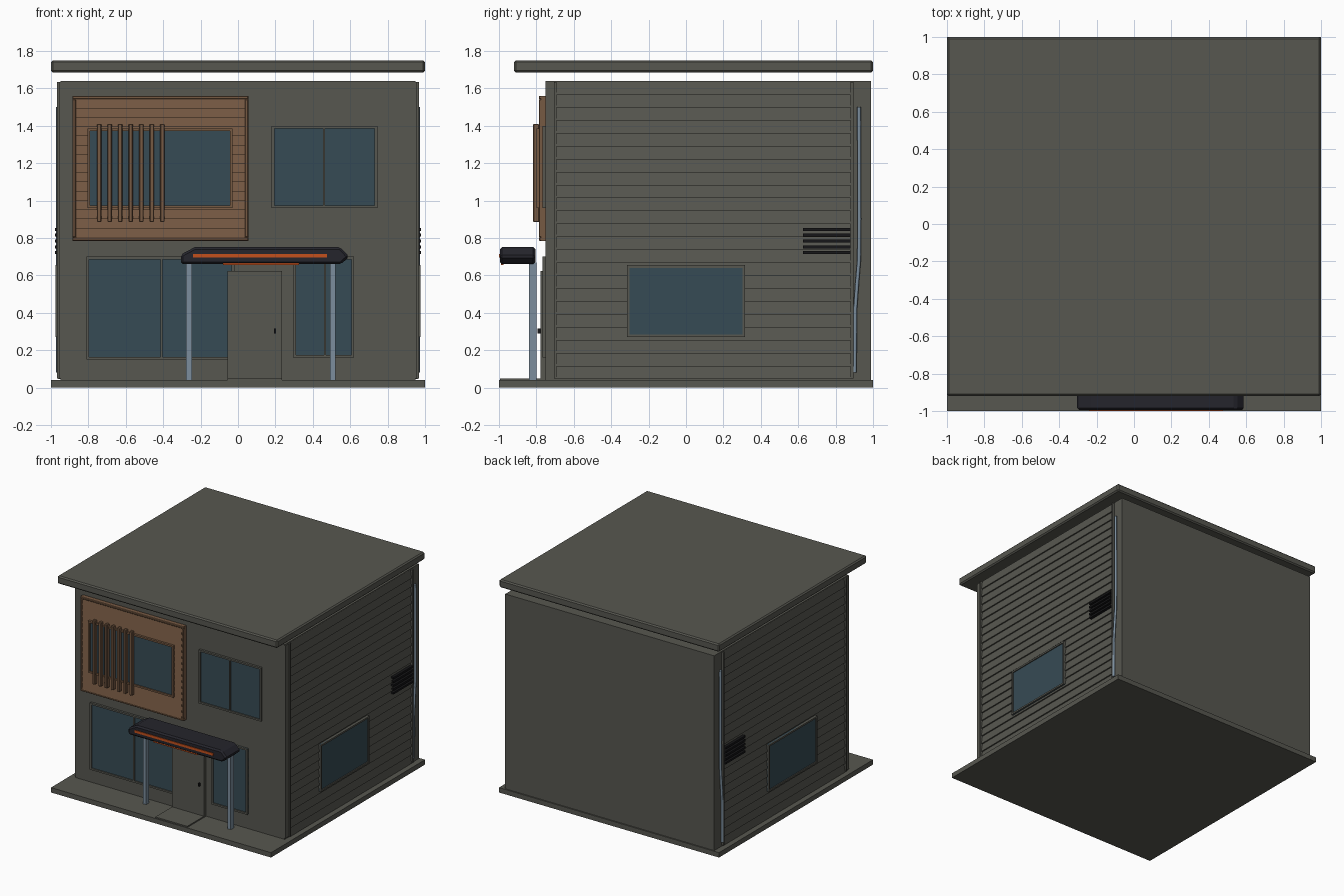
import bpy, bmesh
from mathutils import Vector

cube = bpy.data.objects.get("Cube")
if cube:
    bpy.data.objects.remove(cube, do_unlink=True)


def material(name, r, g, b):
    m = bpy.data.materials.new(name)
    m.use_nodes = True
    m.diffuse_color = (r, g, b, 1)
    bsdf = next(n for n in m.node_tree.nodes if n.type == 'BSDF_PRINCIPLED')
    bsdf.inputs["Base Color"].default_value = (r, g, b, 1)
    return m


GREY = material("wall grey", 0.095, 0.095, 0.08)
WOOD = material("warm wood", 0.18, 0.10, 0.055)
GLASS = material("blue glass", 0.037, 0.07, 0.09)
DARK = material("canopy charcoal", 0.018, 0.018, 0.025)
BLACK = material("vent black", 0.008, 0.008, 0.009)
ORANGE = material("sign orange", 0.55, 0.08, 0.012)
METAL = material("pale metal", 0.20, 0.27, 0.34)


def add_box(bm, x, y, z):
    """Box between (min, max) pairs."""
    v = [bm.verts.new((a, b, c)) for c in z for a, b in
         ((x[0], y[0]), (x[1], y[0]), (x[1], y[1]), (x[0], y[1]))]
    bm.faces.new(v[3::-1])
    bm.faces.new(v[4:])
    for i in range(4):
        j = (i + 1) % 4
        bm.faces.new((v[i], v[j], v[j + 4], v[i + 4]))


def add_prism(bm, points, offset):
    """Extrude a closed outline along an offset."""
    face = bm.faces.new([bm.verts.new(p) for p in points])
    new = bmesh.ops.extrude_face_region(bm, geom=[face])["geom"]
    bmesh.ops.translate(bm, vec=Vector(offset),
                        verts=[g for g in new if isinstance(g, bmesh.types.BMVert)])


def finish(bm, name, mat, bevel=0, mirror=False):
    bmesh.ops.recalc_face_normals(bm, faces=bm.faces[:])
    me = bpy.data.meshes.new(name)
    bm.to_mesh(me)
    bm.free()
    me.materials.append(mat)
    ob = bpy.data.objects.new(name, me)
    bpy.context.collection.objects.link(ob)
    if bevel:
        mod = ob.modifiers.new("bevel", 'BEVEL')
        mod.width = bevel
        mod.segments = 1
    if mirror:
        ob.modifiers.new("mirror", 'MIRROR')
    return ob


def boxes(name, mat, items, bevel=0, mirror=False):
    bm = bmesh.new()
    for x, y, z in items:
        add_box(bm, x, y, z)
    return finish(bm, name, mat, bevel, mirror)


def frame_bars(u, v, w):
    """Four (u, v) bars bordering a rectangle, w wide."""
    return [(u, (v[0], v[0] + w)), (u, (v[1] - w, v[1])),
            ((u[0], u[0] + w), (v[0] + w, v[1] - w)),
            ((u[1] - w, u[1]), (v[0] + w, v[1] - w))]


def front_window(name, x, z, wall_y, mat, mullion=None):
    bars = frame_bars(x, z, 0.014)
    if mullion is not None:
        bars.append(((mullion - 0.005, mullion + 0.005), z))
    boxes(name + "_frame", mat, [(u, (wall_y - 0.018, wall_y), v) for u, v in bars])
    boxes(name + "_glass", GLASS, [(x, (wall_y - 0.008, wall_y), z)])


# Main masses
boxes("base_slab", GREY, [((-1, 1), (-1, 1), (0, 0.04))])
boxes("walkway", GREY, [((-0.055, 0.235), (-0.995, -0.75), (0.04, 0.05))])
boxes("house_body", GREY, [((-0.95, 0.95), (-0.75, 0.99), (0.04, 1.64))])
boxes("flat_roof", GREY, [((-1, 1), (-0.92, 1), (1.685, 1.75))], bevel=0.01)

# Lapped siding and corner boards on both sides
bm = bmesh.new()
count = 23
pitch = 1.59 / count
for i in range(count):
    z = 0.045 + i * pitch
    add_prism(bm, [(0.945, -0.7, z), (0.962, -0.7, z),
                   (0.951, -0.7, z + pitch), (0.945, -0.7, z + pitch)], (0, 1.585, 0))
finish(bm, "side_siding", GREY, mirror=True)
boxes("corner_boards", GREY,
      [((0.945, 0.958), (-0.75, -0.705), (0.05, 1.635)),
       ((0.945, 0.968), (-0.705, -0.692), (0.05, 1.635)),
       ((0.945, 0.968), (0.88, 0.895), (0.05, 1.635))], mirror=True)

# Side windows, vents and drainpipes
side_y, side_z = (-0.315, 0.315), (0.27, 0.655)
boxes("side_window_frame", GREY,
      [((0.945, 0.975), u, v) for u, v in frame_bars(side_y, side_z, 0.014)], mirror=True)
boxes("side_window_glass", GLASS, [((0.945, 0.967), side_y, side_z)], mirror=True)
boxes("side_vent", BLACK,
      [((0.945, 0.978), (0.625, 0.88), (0.714 + i * 0.031, 0.73 + i * 0.031))
       for i in range(5)], mirror=True)

curve = bpy.data.curves.new("drainpipe", 'CURVE')
curve.dimensions = '3D'
curve.bevel_depth = 0.01
curve.bevel_resolution = 2
curve.use_fill_caps = True
path = [(0.925, 1.5), (0.927, 0.9), (0.925, 0.68), (0.915, 0.56), (0.905, 0.42), (0.902, 0.08)]
spline = curve.splines.new('POLY')
spline.points.add(len(path) - 1)
for p, (y, z) in zip(spline.points, path):
    p.co = (0.962, y, z, 1)
curve.materials.append(METAL)
pipe = bpy.data.objects.new("drainpipe", curve)
bpy.context.collection.objects.link(pipe)
pipe.modifiers.new("mirror", 'MIRROR')

# Wooden feature panel with boards, rim, window and slats
panel_x, panel_z = (-0.885, 0.055), (0.785, 1.56)
boxes("wood_panel", WOOD, [(panel_x, (-0.775, -0.75), panel_z)])
boxes("wood_panel_rim", WOOD,
      [(u, (-0.787, -0.75), v) for u, v in frame_bars(panel_x, panel_z, 0.018)], bevel=0.004)
bm = bmesh.new()
count = 15
pitch = 0.739 / count
for i in range(count):
    z = 0.803 + i * pitch
    add_prism(bm, [(-0.867, -0.77, z), (-0.867, -0.786, z),
                   (-0.867, -0.777, z + pitch), (-0.867, -0.77, z + pitch)], (0.904, 0, 0))
finish(bm, "wood_boards", WOOD)
front_window("panel_window", (-0.805, -0.03), (0.96, 1.385), -0.78, WOOD)
boxes("wood_slats", WOOD,
      [((c - 0.012, c + 0.012), (-0.818, -0.785), (0.885, 1.41))
       for c in (-0.742 + i * 0.0562 for i in range(7))], bevel=0.004)

# Front windows
front_window("upper_window", (0.18, 0.745), (0.96, 1.40), -0.75, GREY, 0.46)
front_window("lower_left_window", (-0.81, -0.02), (0.15, 0.70), -0.75, GREY, -0.41)
front_window("lower_right_window", (0.295, 0.62), (0.16, 0.70), -0.75, GREY, 0.465)

# Door
boxes("door", GREY, [((-0.055, 0.235), (-0.778, -0.75), (0.05, 0.625))])
boxes("door_handle", BLACK, [((0.193, 0.203), (-0.795, -0.775), (0.29, 0.315))])

# Entrance canopy on two posts
bm = bmesh.new()
outline = [(-0.305, 0.66), (0.55, 0.66), (0.595, 0.70), (0.545, 0.752),
           (-0.23, 0.752), (-0.305, 0.712)]
add_prism(bm, [(x, -0.995, z) for x, z in outline], (0, 0.19, 0))
finish(bm, "canopy", DARK, bevel=0.012)
boxes("canopy_light_strips", ORANGE,
      [((-0.24, 0.475), (-1, -0.99), (0.695, 0.715)),
       ((-0.08, 0.325), (-0.99, -0.975), (0.656, 0.668))])
boxes("canopy_posts", METAL,
      [((c - 0.015, c + 0.015), (-0.84, -0.80), (0.04, 0.67)) for c in (-0.262, 0.507)])
